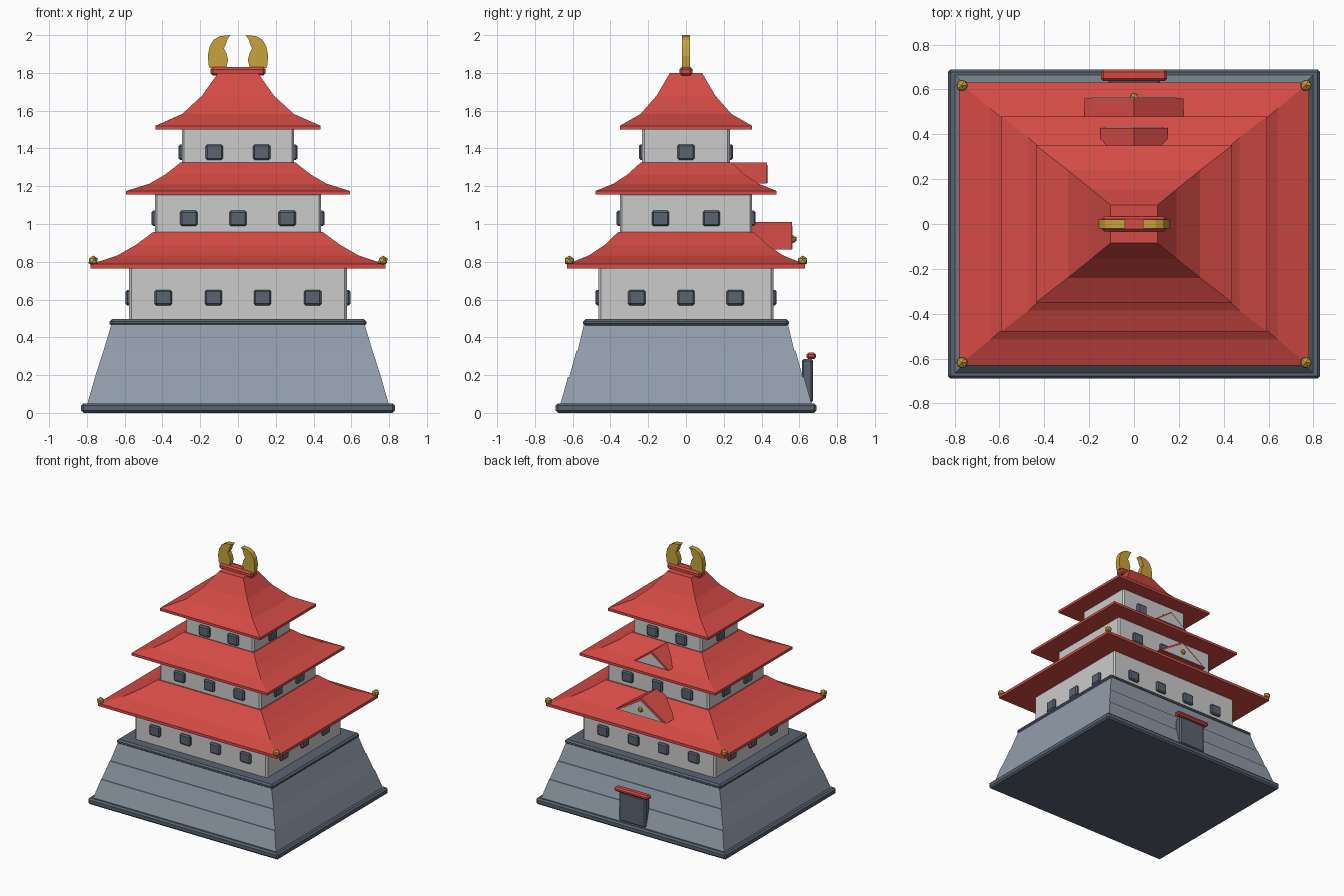
import bpy, bmesh
from mathutils import Matrix

cube = bpy.data.objects.get("Cube")
if cube:
    bpy.data.objects.remove(cube, do_unlink=True)


def material(name, r, g, b):
    m = bpy.data.materials.new(name)
    m.use_nodes = True
    m.diffuse_color = (r, g, b, 1)
    bsdf = next(n for n in m.node_tree.nodes if n.type == "BSDF_PRINCIPLED")
    bsdf.inputs["Base Color"].default_value = (r, g, b, 1)
    return m


RED = material("roof red", .66, .07, .06)
WALL = material("plaster grey", .6, .6, .6)
STONE = material("stone grey", .29, .34, .41)
DARK = material("slate dark", .1, .127, .17)
GOLD = material("gold", .58, .36, .045)


def finish(name, bm, mat):
    bmesh.ops.recalc_face_normals(bm, faces=bm.faces)
    me = bpy.data.meshes.new(name)
    bm.to_mesh(me)
    bm.free()
    me.materials.append(mat)
    ob = bpy.data.objects.new(name, me)
    bpy.context.collection.objects.link(ob)
    return ob


def box(name, mat, center, half, bevel=0):
    bm = bmesh.new()
    size = Matrix.Diagonal([2 * h for h in half] + [1])
    bmesh.ops.create_cube(bm, size=1, matrix=Matrix.Translation(center) @ size)
    if bevel:
        bmesh.ops.bevel(bm, geom=bm.edges[:], offset=bevel, segments=1, affect="EDGES")
    return finish(name, bm, mat)


def loft(name, mat, rings):
    """Stack of rectangles given as (half x, half y, z), capped at both ends."""
    bm = bmesh.new()
    loops = [[bm.verts.new((sx * x, sy * y, z))
              for sx, sy in ((-1, -1), (1, -1), (1, 1), (-1, 1))] for x, y, z in rings]
    for a, b in zip(loops, loops[1:]):
        for i in range(4):
            j = (i + 1) % 4
            bm.faces.new((a[i], a[j], b[j], b[i]))
    bm.faces.new(loops[0])
    bm.faces.new(loops[-1])
    return finish(name, bm, mat)


def prism(name, mat, outline, y0, y1):
    """Extrude an x-z outline along y."""
    bm = bmesh.new()
    face = bm.faces.new([bm.verts.new((x, y0, z)) for x, z in outline])
    ext = bmesh.ops.extrude_face_region(bm, geom=[face])
    moved = [v for v in ext["geom"] if isinstance(v, bmesh.types.BMVert)]
    bmesh.ops.translate(bm, verts=moved, vec=(0, y1 - y0, 0))
    return finish(name, bm, mat)


def ball(name, loc, radius):
    bm = bmesh.new()
    bmesh.ops.create_icosphere(bm, subdivisions=1, radius=radius,
                               matrix=Matrix.Translation(loc))
    return finish(name, bm, GOLD)


# Stone base with three courses and dark trims
box("base_trim", DARK, (0, 0, .025), (.83, .69, .025), .012)
courses = [(.80, .667, .04), (.757, .625, .19), (.712, .58, .33), (.67, .54, .47)]
for i, (low, high) in enumerate(zip(courses, courses[1:])):
    inset = .007 * (i > 0)
    loft("stone_course", STONE, [(low[0], low[1] - inset, low[2]), high])
box("base_cap", DARK, (0, 0, .478), (.68, .545, .018), .012)

# Storeys: wall half sizes, height range, window height and positions
storeys = [
    (.577, .462, .48, .78, .61, (-.395, -.13, .13, .395), (-.26, 0, .26)),
    (.44, .35, .93, 1.165, 1.03, (-.26, 0, .26), (-.135, .135)),
    (.297, .232, 1.3, 1.515, 1.38, (-.125, .125), (0,)),
]
for hx, hy, z0, z1, zw, xs, ys in storeys:
    box("storey_wall", WALL, (0, 0, (z0 + z1) / 2), (hx, hy, (z1 - z0) / 2), .012)
    for s in (-1, 1):
        for x in xs:
            box("window", DARK, (x, s * hy, zw), (.046, .018, .041), .009)
        for y in ys:
            box("window", DARK, (s * hx, y, zw), (.018, .046, .041), .009)

# Flared hip roofs
loft("lower_roof", RED, [(.78, .63, .765), (.78, .63, .787), (.64, .515, .833),
                         (.54, .43, .89), (.45, .36, .957)])
loft("middle_roof", RED, [(.592, .48, 1.155), (.592, .48, 1.175), (.47, .385, 1.213),
                          (.385, .31, 1.262), (.305, .24, 1.325)])
loft("upper_roof", RED, [(.437, .35, 1.5), (.437, .35, 1.52), (.295, .24, 1.583),
                         (.19, .155, 1.68), (.105, .085, 1.8)])

# Corner finials
for sx in (-1, 1):
    for sy in (-1, 1):
        ball("corner_finial", (sx * .767, sy * .618, .805), .028)

# Ridge beam and curved horns
box("ridge_beam", RED, (0, 0, 1.808), (.145, .034, .023), .012)
horn = [(.155, 1.84), (.16, 1.89), (.15, 1.94), (.13, 1.975), (.095, 1.995), (.04, 2),
        (.055, 1.98), (.063, 1.955), (.075, 1.93), (.062, 1.905), (.052, 1.87), (.06, 1.835),
        (.065, 1.825), (.15, 1.825)]
for s in (-1, 1):
    prism("ridge_horn", GOLD, [(s * x, z) for x, z in horn], -.02, .02)

# Gabled dormers on the rear roofs
for w, z0, z1, y0, y1 in ((.22, .865, 1.01, .33, .56), (.15, 1.215, 1.325, .2, .428)):
    prism("dormer_roof", RED, [(-w, z0), (w, z0), (0, z1)], y0, y1)
    k = .86
    prism("dormer_gable", WALL, [(-w * k, z0 + .003), (w * k, z0 + .003),
                                 (0, z0 + (z1 - z0) * k)], y1 - .002, y1 + .005)
ball("dormer_ornament", (0, .565, .92), .022)

# Rear gate
box("gate_door", DARK, (0, .643, .17), (.115, .03, .115), .01)
box("gate_lintel", RED, (0, .663, .302), (.148, .026, .017), .011)
